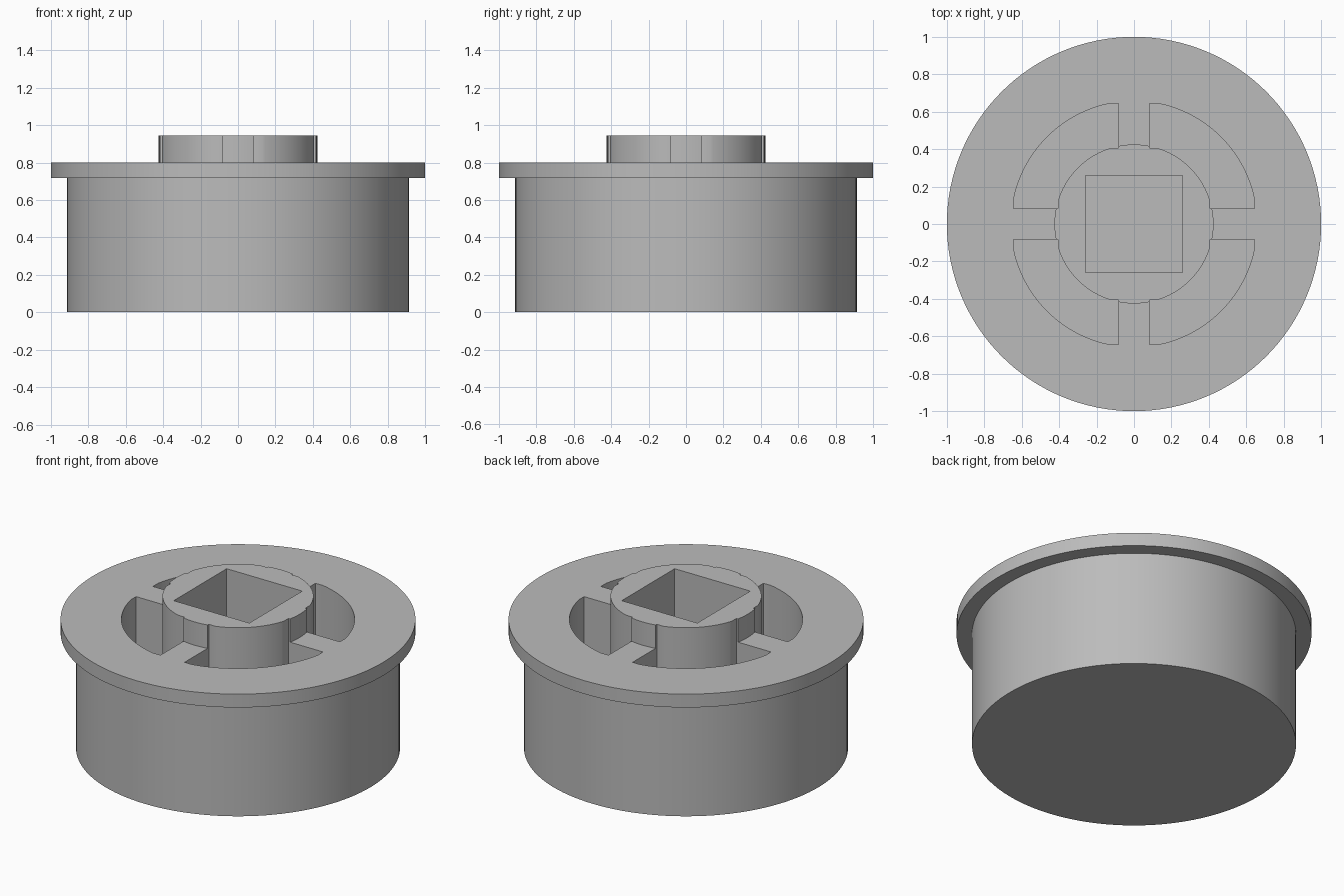
import bpy, bmesh, math

cube = bpy.data.objects.get("Cube")
if cube:
    bpy.data.objects.remove(cube, do_unlink=True)

GREY = (0.5, 0.5, 0.5, 1)
grey = bpy.data.materials.new("plain grey")
grey.use_nodes = True
grey.diffuse_color = GREY
grey.node_tree.nodes["Principled BSDF"].inputs["Base Color"].default_value = GREY

SPOKE = 0.083       # half width of the spokes
FLOOR = 0.09        # floor height of the recesses
RIM_TOP, HUB_TOP = 0.8, 0.945


def prism(name, outline, z0, z1):
    """Extrude a flat outline between two heights."""
    bm = bmesh.new()
    face = bm.faces.new([bm.verts.new((x, y, z0)) for x, y in outline])
    new = bmesh.ops.extrude_face_region(bm, geom=[face])["geom"]
    bmesh.ops.translate(bm, vec=(0, 0, z1 - z0),
                        verts=[v for v in new if isinstance(v, bmesh.types.BMVert)])
    bmesh.ops.recalc_face_normals(bm, faces=bm.faces)
    mesh = bpy.data.meshes.new(name)
    bm.to_mesh(mesh)
    bm.free()
    mesh.materials.append(grey)
    obj = bpy.data.objects.new(name, mesh)
    bpy.context.collection.objects.link(obj)
    return obj


def lathe(name, profile, steps=128):
    """Stack rings of (radius, height) and cap both ends."""
    bm = bmesh.new()
    rings = [[bm.verts.new((r * math.cos(math.tau * i / steps),
                            r * math.sin(math.tau * i / steps), z))
              for i in range(steps)] for r, z in profile]
    for low, high in zip(rings, rings[1:]):
        for i in range(steps):
            j = (i + 1) % steps
            bm.faces.new((low[i], low[j], high[j], high[i]))
    bm.faces.new(rings[0])
    bm.faces.new(rings[-1])
    bmesh.ops.recalc_face_normals(bm, faces=bm.faces)
    mesh = bpy.data.meshes.new(name)
    bm.to_mesh(mesh)
    bm.free()
    mesh.materials.append(grey)
    obj = bpy.data.objects.new(name, mesh)
    bpy.context.collection.objects.link(obj)
    return obj


def arc(radius, a0, a1, steps):
    return [(radius * math.cos(a0 + (a1 - a0) * i / steps),
             radius * math.sin(a0 + (a1 - a0) * i / steps)) for i in range(steps + 1)]


def quarter(radius, flat):
    """Quarter arc whose two ends are trimmed to flats beside the spokes."""
    a = math.acos(flat / radius)
    return [(flat, SPOKE)] + arc(radius, a, math.pi / 2 - a, 24) + [(SPOKE, flat)]


def turn(points, k):
    """Rotate points by k quarter turns."""
    for _ in range(k):
        points = [(-y, x) for x, y in points]
    return points


def combine(target, other, operation):
    mod = target.modifiers.new(other.name, "BOOLEAN")
    mod.operation, mod.solver, mod.object = operation, "EXACT", other
    bpy.context.view_layer.objects.active = target
    bpy.ops.object.modifier_apply(modifier=mod.name)
    bpy.data.objects.remove(other, do_unlink=True)


# Drum with overhanging rim
body = lathe("flanged_drum", [(0.913, 0), (0.913, 0.717), (1, 0.717), (1, RIM_TOP)])

# Four recesses, leaving a cross of spokes
for k in range(4):
    pocket = prism("pocket_cutter", turn([(SPOKE, SPOKE)] + quarter(0.657, 0.643), k),
                   FLOOR, 1.1)
    combine(body, pocket, "DIFFERENCE")

# Notched hub, bulging where it meets the spokes
HUB_R = 0.425
bulge = math.asin(SPOKE / HUB_R)
outline = []
for k in range(4):
    outline += turn(arc(HUB_R, -bulge, bulge, 6) + quarter(HUB_R, 0.405), k)
combine(body, prism("hub", outline, FLOOR - 0.03, HUB_TOP), "UNION")

# Square socket in the hub
S = 0.26
combine(body, prism("socket_cutter", [(-S, -S), (S, -S), (S, S), (-S, S)], FLOOR, 1.1),
        "DIFFERENCE")

# Smooth round walls, sharp edges kept
bpy.ops.object.select_all(action="DESELECT")
body.select_set(True)
bpy.context.view_layer.objects.active = body
bpy.ops.object.shade_smooth_by_angle(angle=math.radians(20))
